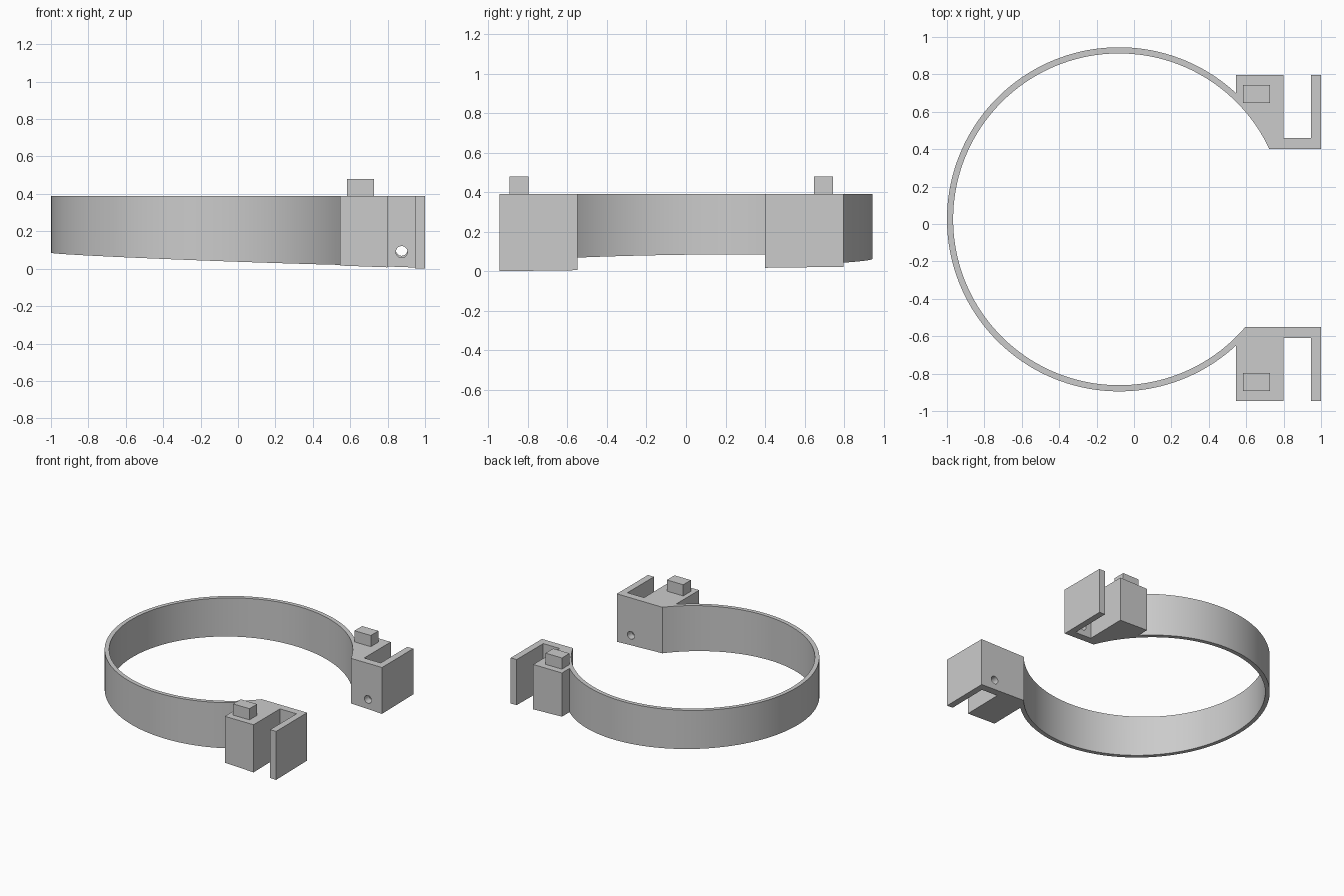
import bpy, bmesh
from math import sin, cos, radians

if "Cube" in bpy.data.objects:
    bpy.data.objects.remove(bpy.data.objects["Cube"], do_unlink=True)

TOP = 0.39
CX, CY = -0.08, 0.025
R_OUT, R_IN = 0.92, 0.887
BACK, FRONT = 47.2, 312.8  # angles where the thin band meets the clips
STEPS = 110

grey = bpy.data.materials.new("plain grey")
grey.use_nodes = True
colour = (0.6, 0.6, 0.6, 1)
grey.diffuse_color = colour
grey.node_tree.nodes["Principled BSDF"].inputs["Base Color"].default_value = colour


def arc(radius, start, end, steps):
    angles = [radians(start + (end - start) * i / steps) for i in range(steps + 1)]
    return [(CX + radius * cos(a), CY + radius * sin(a)) for a in angles]


def clip(inner, outer):
    """Outline of a slotted end block, from its outer corner to the slot plate."""
    wall = inner + (0.06 if outer > inner else -0.06)
    return [(0.545, outer), (0.8, outer), (0.8, wall), (0.947, wall),
            (0.947, outer), (1, outer), (1, inner)]


def bottom(x, y):
    """Gently tilted underside."""
    return 0.0485 - 0.0362 * x + 0.0128 * y


def add_object(name, bm):
    bmesh.ops.recalc_face_normals(bm, faces=bm.faces)
    mesh = bpy.data.meshes.new(name)
    bm.to_mesh(mesh)
    bm.free()
    mesh.materials.append(grey)
    obj = bpy.data.objects.new(name, mesh)
    bpy.context.collection.objects.link(obj)
    return obj


# Outline of the open band, running round the outside and back along the inside
outer = arc(R_OUT, BACK, FRONT, STEPS)
front_end = clip(-0.55, -0.945) + arc(R_IN, 319.6, FRONT, 4)[:-1]
inner = arc(R_IN, FRONT, BACK, STEPS)
back_end = arc(R_IN, BACK, 25, 10)[1:] + clip(0.4, 0.797)[::-1]
outline = outer + front_end + inner + back_end
count = len(outline)
inner_start = len(outer) + len(front_end)
inner_end = inner_start + STEPS

bm = bmesh.new()
upper = [bm.verts.new((x, y, TOP)) for x, y in outline]
lower = [bm.verts.new((x, y, bottom(x, y))) for x, y in outline]
for i in range(count):
    j = (i + 1) % count
    bm.faces.new((upper[i], upper[j], lower[j], lower[i]))

# Top and bottom: a strip of quads for the band, one polygon for each clip
clip_caps = []
for ring in (upper, lower):
    for i in range(STEPS):
        bm.faces.new((ring[i], ring[i + 1], ring[inner_end - i - 1], ring[inner_end - i]))
    clip_caps.append(bm.faces.new(ring[STEPS:inner_start + 1]))
    clip_caps.append(bm.faces.new(ring[inner_end:] + ring[:1]))
bm.normal_update()
bmesh.ops.triangulate(bm, faces=clip_caps, ngon_method="EAR_CLIP")
band = add_object("band_with_clips", bm)

# Screw holes through the slot walls
for y, z in ((-0.58, 0.09), (0.43, 0.1)):
    bpy.ops.mesh.primitive_cylinder_add(vertices=32, radius=0.031, depth=0.2,
                                        location=(0.875, y, z),
                                        rotation=(radians(90), 0, 0))
    cutter = bpy.context.object
    cutter.name = "hole_cutter"
    cutter.hide_render = True
    cut = band.modifiers.new("hole", "BOOLEAN")
    cut.operation = "DIFFERENCE"
    cut.solver = "EXACT"
    cut.object = cutter
    bpy.context.view_layer.objects.active = band
    bpy.ops.object.modifier_apply(modifier=cut.name)
    bpy.data.objects.remove(cutter, do_unlink=True)

bpy.ops.object.select_all(action="DESELECT")
band.select_set(True)
bpy.context.view_layer.objects.active = band
bpy.ops.object.shade_smooth_by_angle(angle=radians(20))

# Locating pegs on top of the clips
for name, y in (("front_peg", -0.845), ("back_peg", 0.695)):
    bm = bmesh.new()
    bmesh.ops.create_cube(bm, size=1)
    bmesh.ops.scale(bm, vec=(0.145, 0.097, 0.1), verts=bm.verts)
    bmesh.ops.translate(bm, vec=(0.655, y, 0.43), verts=bm.verts)
    add_object(name, bm)
